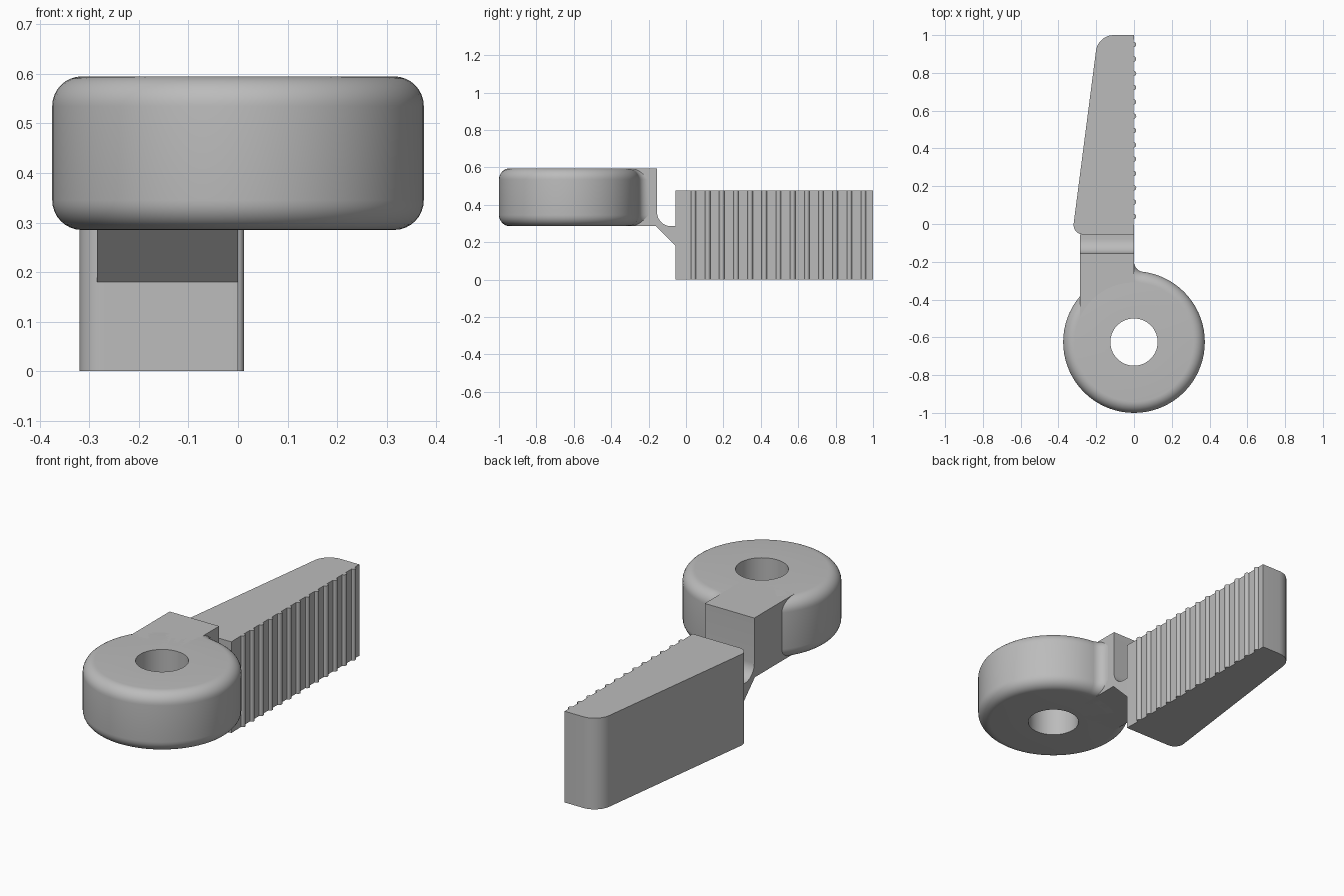
import bpy
import bmesh
from math import sin, cos, pi, acos, atan2, sqrt, radians

cube = bpy.data.objects.get("Cube")
if cube:
    bpy.data.objects.remove(cube)

grey = bpy.data.materials.new("plain grey")
grey.use_nodes = True
colour = (0.5, 0.5, 0.5, 1)
grey.diffuse_color = colour
grey.node_tree.nodes["Principled BSDF"].inputs["Base Color"].default_value = colour


def arc(cx, cy, r, start, end, steps):
    """Points along a circular arc, angles in radians."""
    angles = [start + (end - start) * i / steps for i in range(steps + 1)]
    return [(cx + r * cos(a), cy + r * sin(a)) for a in angles]


def loft(name, layers, closed=False):
    """Skin a stack of equal-length loops; cap the ends or close into a ring."""
    bm = bmesh.new()
    loops = [[bm.verts.new(p) for p in layer] for layer in layers]
    pairs = list(zip(loops, loops[1:]))
    if closed:
        pairs.append((loops[-1], loops[0]))
    else:
        bm.faces.new(loops[0])
        bm.faces.new(loops[-1])
    n = len(loops[0])
    for a, b in pairs:
        for i in range(n):
            j = (i + 1) % n
            bm.faces.new((a[i], a[j], b[j], b[i]))
    bmesh.ops.recalc_face_normals(bm, faces=bm.faces)
    mesh = bpy.data.meshes.new(name)
    bm.to_mesh(mesh)
    bm.free()
    mesh.materials.append(grey)
    obj = bpy.data.objects.new(name, mesh)
    bpy.context.collection.objects.link(obj)
    return obj


def smooth(obj):
    bpy.ops.object.select_all(action="DESELECT")
    obj.select_set(True)
    bpy.context.view_layer.objects.active = obj
    bpy.ops.object.shade_smooth_by_angle(angle=radians(32))


# Shared dimensions
RING_Y, RING_R, HOLE_R = -0.625, 0.375, 0.125
LOW, HIGH, ROUND = 0.285, 0.595, 0.06
NECK_LEFT, NECK_END = -0.285, -0.155
GRIP_START, GRIP_TOP = -0.055, 0.475

# Height and inward offset along the rounded outer wall
wall = (arc(ROUND, LOW + ROUND, ROUND, 1.5 * pi, pi, 8)
        + arc(ROUND, HIGH - ROUND, ROUND, pi, pi / 2, 8))


# Ring with a straight bore
def circle(r, z):
    return [(x, y, z) for x, y in arc(0, RING_Y, r, 0, 2 * pi, 72)[:-1]]


ring = loft("ring", [circle(HOLE_R, LOW)]
            + [circle(RING_R - d, z) for d, z in wall]
            + [circle(HOLE_R, HIGH)], closed=True)
smooth(ring)

# Neck: side profile with a concave back and a sloped underside
neck_profile = ([(-0.49, LOW), (-0.49, HIGH), (NECK_END, HIGH)]
                + arc(NECK_END + 0.075, LOW + 0.075, 0.075, pi, 1.5 * pi, 10)
                + [(GRIP_START, LOW), (GRIP_START, 0.18), (NECK_END - 0.005, LOW)])
neck = loft("neck", [[(x, y, z) for y, z in neck_profile] for x in (NECK_LEFT, 0)])
smooth(neck)

# Fillet blending the ring into the neck, following the rounded wall
FILLET = 0.053
fillet_y = RING_Y + sqrt((RING_R + FILLET) ** 2 - FILLET ** 2)


def fillet_layer(d, z):
    r = FILLET + d
    start = 2 * pi - acos(-FILLET / r)
    start = 2 * pi - start if d == 0 else 2 * pi - acos(FILLET / r) - pi + 2 * acos(FILLET / r)
    end = 2 * pi + atan2(RING_Y - fillet_y, -FILLET)
    curve = arc(FILLET, fillet_y, r, start, end, 10)
    back = [(-0.03, curve[-1][1] - 0.02), (-0.03, curve[0][1])]
    return [(x, y, z) for x, y in curve + back]


fillet = loft("neck_fillet", [fillet_layer(d, z) for d, z in wall])
smooth(fillet)

# Grip: tapered plate with a ribbed straight edge
taper = radians(172.6)
outline = [(0, GRIP_START)]
outline += arc(-0.27, GRIP_START + 0.05, 0.05, 1.5 * pi, taper, 8)
outline += arc(-0.107, 0.905, 0.095, taper, pi / 2, 10)
outline.append((0, 1))
for i in reversed(range(13)):
    outline += arc(-0.002, 0.04 + 0.0758 * i, 0.014, pi / 2, -pi / 2, 6)
grip = loft("ribbed_grip", [[(x, y, z) for x, y in outline] for z in (0, GRIP_TOP)])
smooth(grip)
